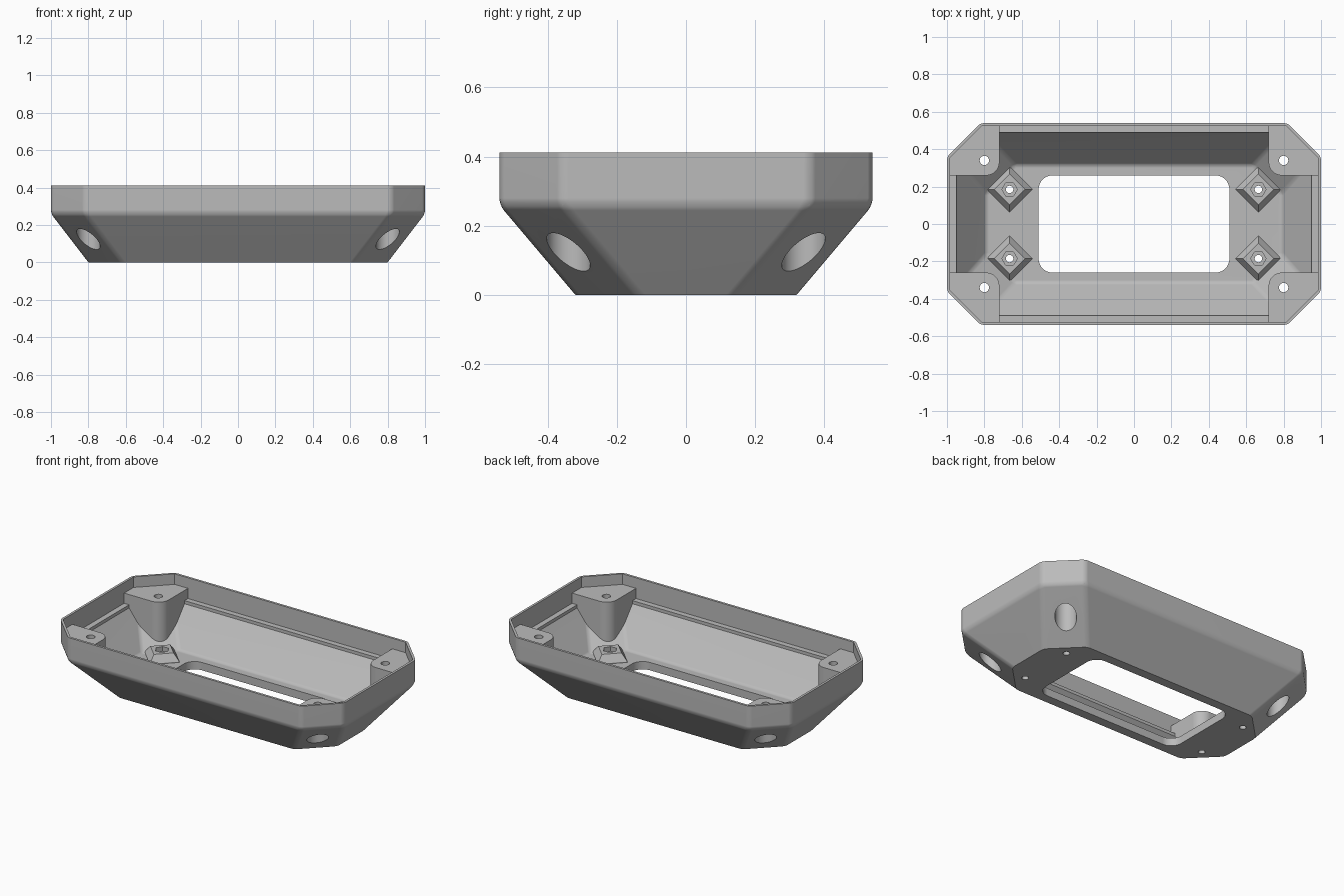
import bpy, bmesh, math
from mathutils import Matrix, Vector

if "Cube" in bpy.data.objects:
    bpy.data.objects.remove(bpy.data.objects["Cube"], do_unlink=True)

grey = bpy.data.materials.new("plain_grey")
grey.use_nodes = True
COLOR = (0.5, 0.5, 0.5, 1)
grey.diffuse_color = COLOR
grey.node_tree.nodes["Principled BSDF"].inputs["Base Color"].default_value = COLOR

CORNERS = [(1, 1), (-1, 1), (-1, -1), (1, -1)]


def finish(name, bm):
    bmesh.ops.recalc_face_normals(bm, faces=bm.faces)
    mesh = bpy.data.meshes.new(name)
    bm.to_mesh(mesh)
    bm.free()
    mesh.materials.append(grey)
    obj = bpy.data.objects.new(name, mesh)
    bpy.context.collection.objects.link(obj)
    return obj


def loft(bm, rings):
    """Closed solid through rings of 3D points."""
    loops = [[bm.verts.new(p) for p in ring] for ring in rings]
    n = len(loops[0])
    for a, b in zip(loops, loops[1:]):
        for i in range(n):
            j = (i + 1) % n
            bm.faces.new((a[i], a[j], b[j], b[i]))
    bm.faces.new(loops[0][::-1])
    bm.faces.new(loops[-1])


def octagon(hx, hy, c, z):
    """Rectangle of half sizes hx, hy with 45 degree corners cut by c."""
    pts = []
    for sx, sy in CORNERS:
        pair = [(sx * hx, sy * (hy - c), z), (sx * (hx - c), sy * hy, z)]
        pts += pair if sx * sy > 0 else pair[::-1]
    return pts


def polygon(x, y, r, z, n, turn=0.0):
    return [(x + r * math.cos(turn + math.tau * i / n),
             y + r * math.sin(turn + math.tau * i / n), z) for i in range(n)]


def rounded_rect(cx, cy, hx, hy, r, z, steps=10):
    pts = []
    for k, (sx, sy) in enumerate(CORNERS):
        for i in range(steps + 1):
            a = math.pi / 2 * (k + i / steps)
            pts.append((cx + sx * (hx - r) + r * math.cos(a),
                        cy + sy * (hy - r) + r * math.sin(a), z))
    return pts


def octagon_solid(name, specs, soft_edge=None, width=0.02):
    """Octagonal loft, with small rounds on the edges chosen by soft_edge."""
    bm = bmesh.new()
    loft(bm, [octagon(*s) for s in specs])
    if soft_edge:
        edges = [e for e in bm.edges if soft_edge(*sorted(v.co.z for v in e.verts))]
        bmesh.ops.bevel(bm, geom=edges, offset=width, segments=3, profile=0.5,
                        affect='EDGES', clamp_overlap=True)
    return finish(name, bm)


def four_solids(name, rings_for):
    """The same solid at all four corners."""
    bm = bmesh.new()
    for sx, sy in CORNERS:
        loft(bm, rings_for(sx, sy))
    return finish(name, bm)


def combine(obj, other, operation):
    mod = obj.modifiers.new(operation.lower(), 'BOOLEAN')
    mod.operation, mod.solver, mod.object = operation, 'EXACT', other
    bpy.context.view_layer.update()
    deps = bpy.context.evaluated_depsgraph_get()
    mesh = bpy.data.meshes.new_from_object(obj.evaluated_get(deps))
    obj.modifiers.clear()
    obj.data = mesh
    bpy.data.objects.remove(other, do_unlink=True)


TOP, BELT, FLOOR, LEDGE, POST_TOP = 0.412, 0.26, 0.05, 0.28, 0.345

# Outer tray body: vertical rim above a tapered lower half
tray = octagon_solid("enclosure_tray", [
    (0.80, 0.32, 0.18, 0), (1.0, 0.54, 0.18, BELT), (1.0, 0.54, 0.18, TOP)],
    lambda lo, hi: hi > 0.1 and lo < TOP - 0.01)

# Hollow interior with a narrow ledge below the thin lip
cavity = octagon_solid("cavity_cutter", [
    (0.79, 0.315, 0.155, FLOOR), (0.95, 0.49, 0.15, BELT), (0.95, 0.49, 0.15, LEDGE),
    (0.985, 0.525, 0.171, LEDGE), (0.985, 0.525, 0.171, 0.6)],
    lambda lo, hi: lo < 0.1, 0.015)
combine(tray, cavity, 'DIFFERENCE')

# Corner posts, trimmed to stay within the tray wall
posts = four_solids("corner_posts", lambda sx, sy: [
    rounded_rect(sx * 0.97, sy * 0.51, 0.25, 0.25, 0.07, z) for z in (0.02, POST_TOP)])
limit = octagon_solid("post_limit", [
    (0.79, 0.31, 0.174, 0), (0.99, 0.53, 0.174, BELT), (0.99, 0.53, 0.174, TOP)])
combine(posts, limit, 'INTERSECT')
combine(tray, posts, 'UNION')

# Tapered standoffs, set diagonally on the floor
standoffs = four_solids("standoffs", lambda sx, sy: [
    polygon(sx * 0.665, sy * 0.185, r, z, 4) for r, z in ((0.122, 0.03), (0.122, 0.055), (0.082, 0.1))])
combine(tray, standoffs, 'UNION')

# Central opening
bm = bmesh.new()
loft(bm, [rounded_rect(0, 0, 0.51, 0.26, 0.075, z) for z in (-0.1, 0.12)])
combine(tray, finish("opening_cutter", bm), 'DIFFERENCE')

# Round holes: post recesses from below, post screws, standoff screws, nut pockets
HOLES = [("post_recess", 0.80, 0.34, 0.063, -0.1, 0.28, 40),
         ("post_screw", 0.80, 0.34, 0.025, 0.25, 0.5, 24),
         ("standoff_screw", 0.665, 0.185, 0.02, -0.1, 0.2, 20),
         ("nut_pocket", 0.665, 0.185, 0.041, 0.07, 0.2, 6)]
for name, x, y, r, z0, z1, n in HOLES:
    cutter = four_solids(name, lambda sx, sy: [
        polygon(sx * x, sy * y, r, z, n) for z in (z0, z1)])
    combine(tray, cutter, 'DIFFERENCE')

# Smooth rounds, flat panels
bpy.ops.object.select_all(action='DESELECT')
tray.select_set(True)
bpy.context.view_layer.objects.active = tray
bpy.ops.object.shade_smooth_by_angle(angle=math.radians(25))
weighted = tray.modifiers.new("flat_panels", 'WEIGHTED_NORMAL')
weighted.keep_sharp = True
